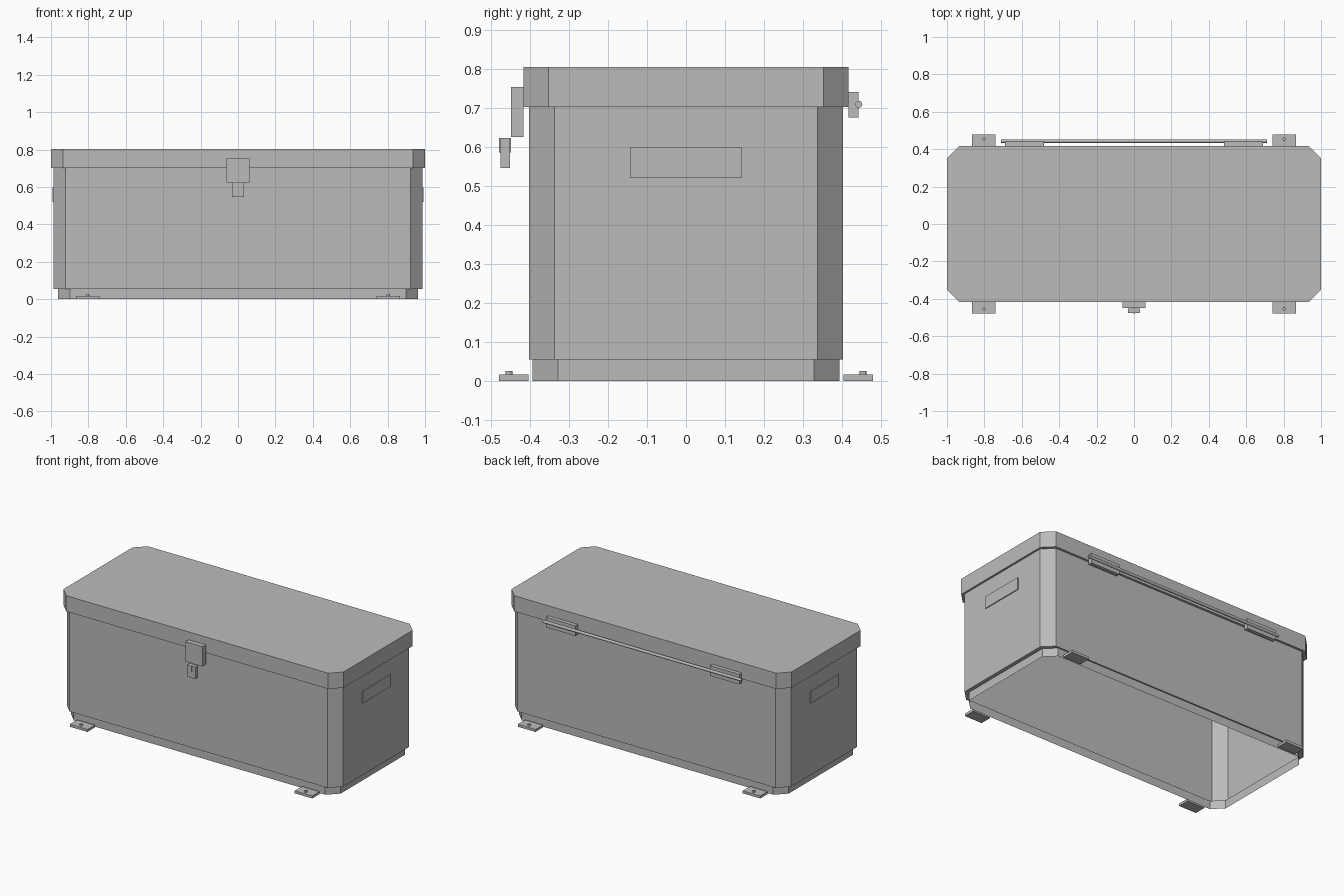
import bpy
import bmesh
from mathutils import Matrix, Vector

if "Cube" in bpy.data.objects:
    bpy.data.objects.remove(bpy.data.objects["Cube"], do_unlink=True)

GREY = (0.5, 0.5, 0.49, 1.0)
metal = bpy.data.materials.new("grey_metal")
metal.use_nodes = True
metal.diffuse_color = GREY
metal.node_tree.nodes["Principled BSDF"].inputs["Base Color"].default_value = GREY


def finish(name, bm):
    mesh = bpy.data.meshes.new(name)
    bm.to_mesh(mesh)
    bm.free()
    mesh.materials.append(metal)
    obj = bpy.data.objects.new(name, mesh)
    bpy.context.collection.objects.link(obj)
    return obj


def box(name, low, high):
    low, high = Vector(low), Vector(high)
    bm = bmesh.new()
    bmesh.ops.create_cube(bm, size=1, matrix=Matrix.Translation((low + high) / 2)
                          @ Matrix.Diagonal((*(high - low), 1)))
    return finish(name, bm)


def cylinder(name, centre, radius, length, axis="Z", sides=12):
    bm = bmesh.new()
    turn = Matrix.Rotation(1.5707963, 4, "Y") if axis == "X" else Matrix.Identity(4)
    bmesh.ops.create_cone(bm, cap_ends=True, segments=sides, radius1=radius, radius2=radius,
                          depth=length, matrix=Matrix.Translation(centre) @ turn)
    return finish(name, bm)


def cut_corner_shell(name, levels, capped=False):
    """Stack of cut-corner outlines (half x, half y, z) joined by walls."""
    bm = bmesh.new()
    rings = []
    for x, y, z in levels:
        c = 0.065
        quarter = [(x, y - c), (x - c, y)]
        outline = quarter + [(-a, b) for a, b in reversed(quarter)]
        outline += [(-a, -b) for a, b in outline]
        rings.append([bm.verts.new((a, b, z)) for a, b in outline])
    for lower, upper in zip(rings, rings[1:]):
        for i in range(len(lower)):
            j = (i + 1) % len(lower)
            bm.faces.new((lower[i], lower[j], upper[j], upper[i]))
    if capped:
        bm.faces.new(rings[-1])
    return finish(name, bm)


# Open-bottomed body with its recessed plinth, and the overhanging lid
cut_corner_shell("body", [(0.963, 0.393, 0), (0.963, 0.393, 0.054),
                          (0.987, 0.402, 0.054), (0.987, 0.402, 0.702)])
cut_corner_shell("lid", [(0.987, 0.402, 0.702), (1, 0.417, 0.702), (1, 0.417, 0.804)], True)

# Front latch
box("latch_plate", (-0.062, -0.449, 0.625), (0.062, -0.417, 0.753))
box("latch_tongue", (-0.031, -0.476, 0.546), (0.031, -0.451, 0.623))
box("latch_staple", (-0.003, -0.48, 0.585), (0.003, -0.449, 0.623))

# Back hinge rod
cylinder("hinge_rod", (0, 0.443, 0.709), 0.009, 1.42, "X")

for s, side in ((-1, "right"), (1, "left")):
    # Side grip plates and hinge leaves
    x0, x1 = sorted((s * 0.985, s * 0.993))
    box(f"{side}_grip_plate", (x0, -0.143, 0.52), (x1, 0.143, 0.598))
    x0, x1 = sorted((s * 0.48, s * 0.69))
    box(f"{side}_hinge_leaf", (x0, 0.417, 0.675), (x1, 0.442, 0.74))
    # Mounting feet with bolts
    for t, end in ((-1, "front"), (1, "back")):
        y0, y1 = sorted((t * 0.404, t * 0.479))
        x = s * 0.803
        box(f"{end}_{side}_foot", (x - 0.063, y0, 0), (x + 0.063, y1, 0.016))
        cylinder(f"{end}_{side}_bolt", (x, t * 0.454, 0.02), 0.009, 0.01)
